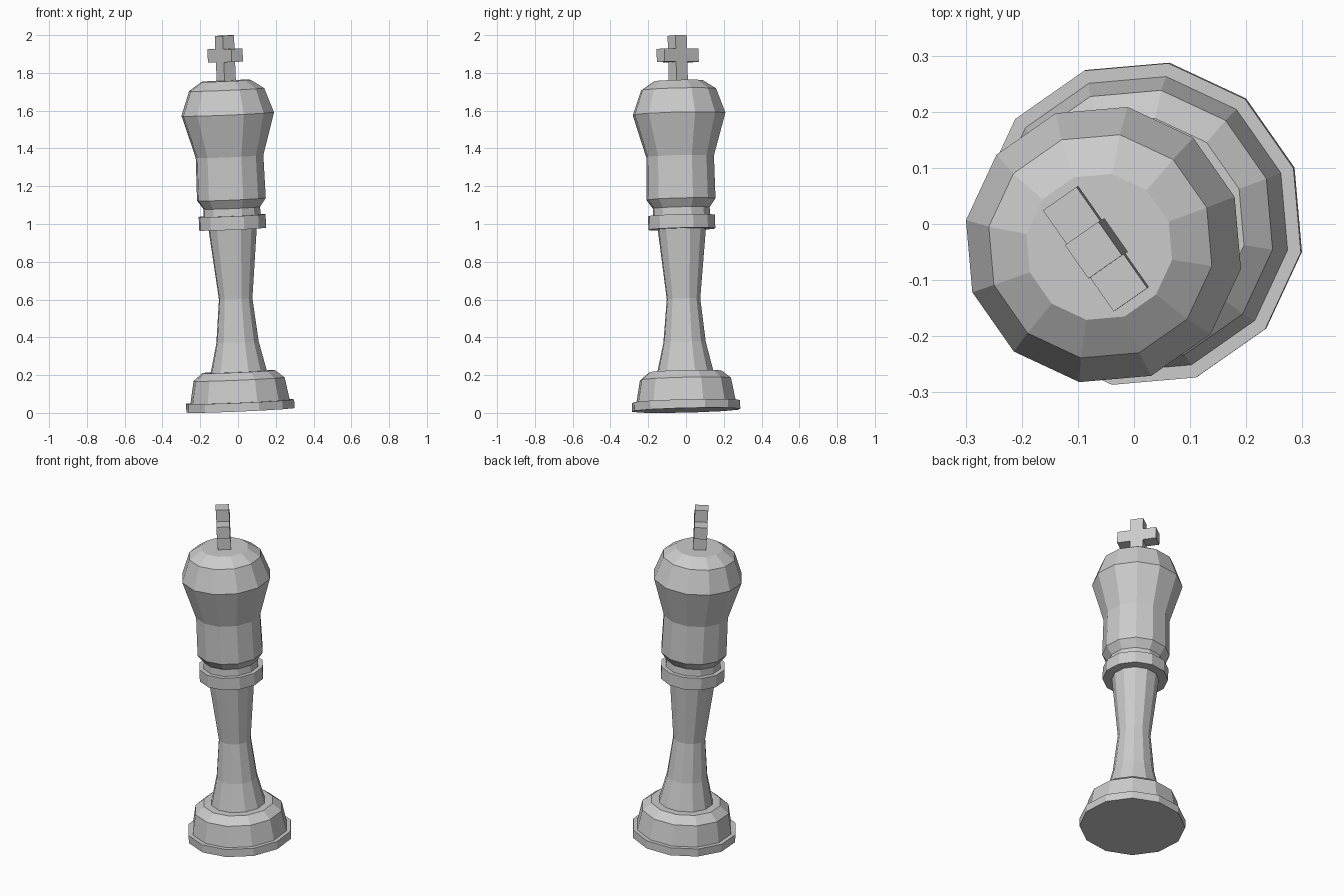
import bpy, bmesh
from math import radians, sin, cos, pi
from mathutils import Matrix, Vector

if "Cube" in bpy.data.objects:
    bpy.data.objects.remove(bpy.data.objects["Cube"])

# Slightly leaning axis shared by every part
axis = Vector((-0.043, -0.024, 1)).normalized()
tilt = Vector((0, 0, 1)).rotation_difference(axis).to_matrix().to_4x4()
LEAN = Matrix.Translation((0.013, 0.001, 0.014)) @ tilt @ Matrix.Rotation(radians(-55), 4, 'Z')
SIDES = 12


def finish(name, bm):
    bmesh.ops.recalc_face_normals(bm, faces=bm.faces)
    mesh = bpy.data.meshes.new(name)
    bm.to_mesh(mesh)
    bm.free()
    ob = bpy.data.objects.new(name, mesh)
    ob.matrix_world = LEAN
    bpy.context.collection.objects.link(ob)


def lathe(name, profile):
    """Closed twelve-sided turning from (radius, height) points."""
    bm = bmesh.new()
    rings = []
    for r, h in profile:
        angles = [2 * pi * (i + 0.5) / SIDES for i in range(SIDES)]
        rings.append([bm.verts.new((r * cos(a), r * sin(a), h)) for a in angles])
    for lo, hi in zip(rings, rings[1:]):
        for i in range(SIDES):
            j = (i + 1) % SIDES
            bm.faces.new((lo[i], lo[j], hi[j], hi[i]))
    bm.faces.new(rings[0][::-1])
    bm.faces.new(rings[-1])
    finish(name, bm)


# Turned parts, bottom to top
lathe("base", [(0.291, 0), (0.291, 0.046), (0.267, 0.046), (0.245, 0.165), (0.195, 0.205)])
lathe("stem", [(0.152, 0.2), (0.114, 0.36), (0.09, 0.59), (0.13, 0.965)])
lathe("collar", [(0.18, 0.96), (0.18, 1.032)])
lathe("neck", [(0.155, 1.03), (0.152, 1.075)])
lathe("head", [(0.152, 1.072), (0.185, 1.118), (0.182, 1.345), (0.249, 1.57),
               (0.202, 1.7), (0.132, 1.746)])

# Cross on top: plus-shaped outline extruded to its thickness
w, arm, bottom, a0, a1, top = 0.0365, 0.11, 1.73, 1.846, 1.916, 1.986
half = [(w, bottom), (w, a0), (arm, a0), (arm, a1), (w, a1), (w, top)]
outline = half + [(-x, z) for x, z in reversed(half)]
bm = bmesh.new()
face = bm.faces.new([bm.verts.new((x, -w, z)) for x, z in outline])
ext = bmesh.ops.extrude_face_region(bm, geom=[face])
bmesh.ops.translate(bm, vec=(0, 2 * w, 0),
                    verts=[v for v in ext["geom"] if isinstance(v, bmesh.types.BMVert)])
finish("cross", bm)
